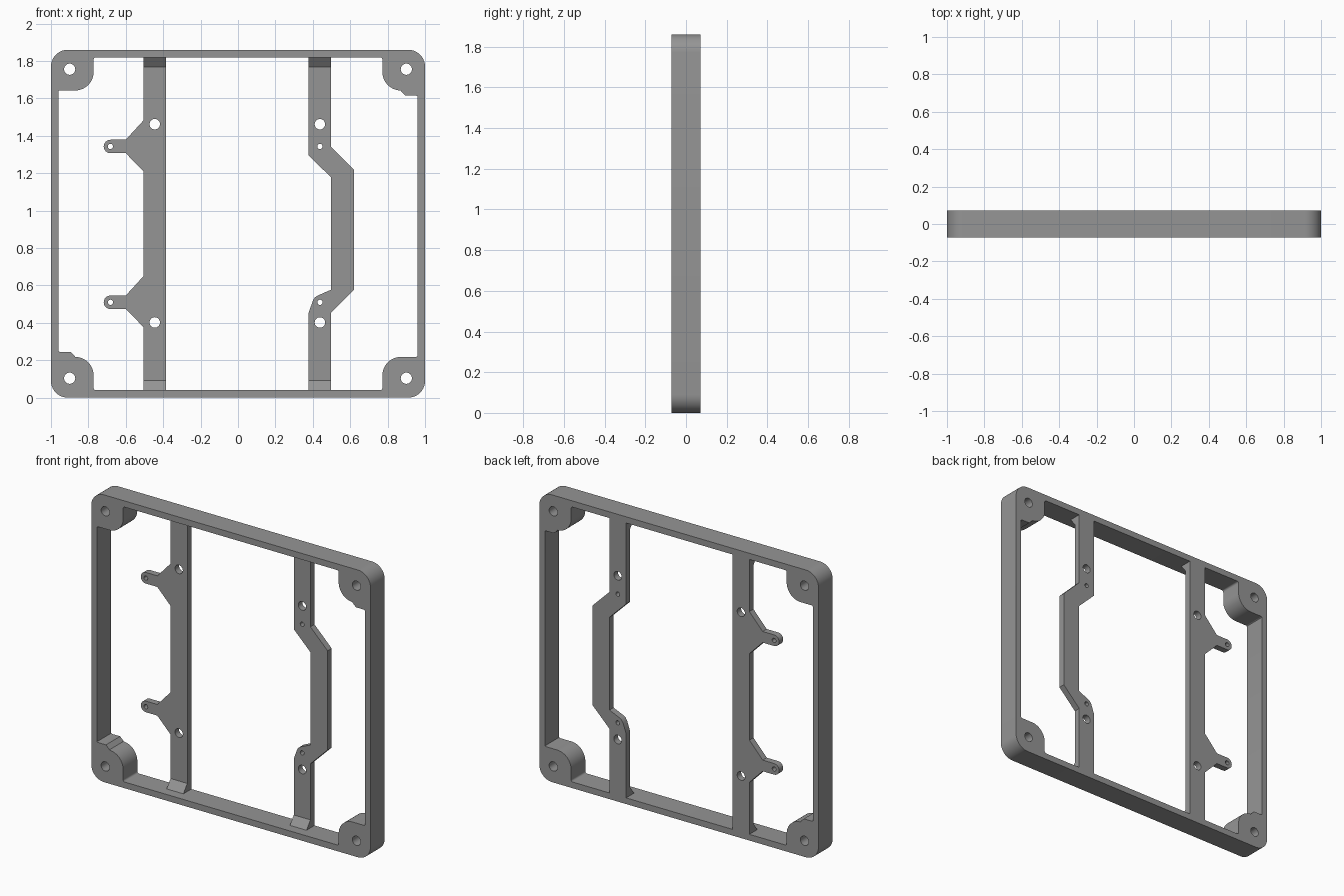
import bpy, bmesh, math
from mathutils import Vector

if "Cube" in bpy.data.objects:
    bpy.data.objects.remove(bpy.data.objects["Cube"])

W, H, D = 1.0, 1.86, 0.0725      # half width, height, half depth
WALL = 0.04                      # frame wall thickness
BAR_FRONT = 0.031                # front plane of the crossbars
grey = bpy.data.materials.new("grey plastic")
grey.diffuse_color = (0.3, 0.3, 0.3, 1)
grey.use_nodes = True
grey.node_tree.nodes["Principled BSDF"].inputs["Base Color"].default_value = grey.diffuse_color


def arc(cx, cz, r, a0, a1, n=10):
    """Points on an arc, angles in degrees."""
    return [(cx + r * math.cos(math.radians(a0 + (a1 - a0) * i / n)),
             cz + r * math.sin(math.radians(a0 + (a1 - a0) * i / n)))
            for i in range(n + 1)]


def hole(cx, cz, r, n=28):
    return arc(cx, cz, r, 0, 360, n)[:-1]


def finish(name, bm):
    bmesh.ops.recalc_face_normals(bm, faces=bm.faces[:])
    me = bpy.data.meshes.new(name)
    bm.to_mesh(me)
    bm.free()
    me.materials.append(grey)
    ob = bpy.data.objects.new(name, me)
    bpy.context.collection.objects.link(ob)
    bpy.ops.object.select_all(action='DESELECT')
    ob.select_set(True)
    bpy.context.view_layer.objects.active = ob
    bpy.ops.object.shade_smooth_by_angle(angle=math.radians(30))
    return ob


def plate(name, loops, y0, y1):
    """Extrude a front outline with holes from y0 to y1."""
    bm = bmesh.new()
    edges = []
    for loop in loops:
        vs = [bm.verts.new((x, y0, z)) for x, z in loop]
        edges += [bm.edges.new((vs[i - 1], vs[i])) for i in range(len(vs))]
    bmesh.ops.triangle_fill(bm, edges=edges, use_beauty=True, normal=Vector((0, -1, 0)))
    res = bmesh.ops.extrude_face_region(bm, geom=bm.faces[:], use_keep_orig=True)
    new = [g for g in res["geom"] if isinstance(g, bmesh.types.BMVert)]
    bmesh.ops.translate(bm, verts=new, vec=(0, y1 - y0, 0))
    return finish(name, bm)


# Frame: rounded outside, screw pads in the inside corners
R = 0.09
outer = (arc(W - R, R, R, -90, 0) + arc(W - R, H - R, R, 0, 90)
         + arc(-W + R, H - R, R, 90, 180) + arc(-W + R, R, R, 180, 270))


def pad(step):
    """Inner outline of the lower left corner, from side wall to bottom wall."""
    x = -W + WALL
    if step:
        pts = arc(x + 0.008, 0.253, 0.008, 180, 270, 3) + [(-0.895, 0.245), (-0.87, 0.22)]
    else:
        pts = arc(x + 0.008, 0.226, 0.008, 180, 270, 3)
    pts += arc(-0.872, 0.118, 0.1, 90, 0, 14)
    return pts + arc(-0.76, WALL + 0.012, 0.012, 180, 270, 4)


stepped, plain = pad(True), pad(False)
inner = (stepped
         + [(-x, z) for x, z in reversed(plain)]
         + [(-x, H - z) for x, z in stepped]
         + [(x, H - z) for x, z in reversed(plain)])
screw_holes = [hole(sx * 0.9, z, 0.03) for sx in (-1, 1) for z in (0.104, H - 0.104)]
plate("frame", [outer, inner] + screw_holes, -D, D)

# Left crossbar with two mounting arms
top, bottom = H - WALL, WALL


def arm(z):
    return ([(-0.5, z + 0.14), (-0.6, z + 0.036)]
            + arc(-0.682, z, 0.036, 90, 270, 12)
            + [(-0.6, z - 0.036), (-0.5, z - 0.133)])


left_outline = ([(-0.385, bottom), (-0.385, top), (-0.505, top)]
                + [(-0.505 if x == -0.5 else x, z) for x, z in arm(1.343)]
                + [(-0.505 if x == -0.5 else x, z) for x, z in arm(0.51)]
                + [(-0.505, bottom)])
plate("left_crossbar",
      [left_outline, hole(-0.445, 1.462, 0.028), hole(-0.445, 0.402, 0.028),
       hole(-0.682, 1.343, 0.014, 20), hole(-0.682, 0.51, 0.014, 20)], BAR_FRONT, D)

# Right crossbar, stepped outwards in the middle
right_outline = ([(0.378, bottom), (0.378, 0.455), (0.4, 0.518), (0.41, 0.535), (0.424, 0.545),
                  (0.497, 0.577), (0.497, 1.178), (0.378, 1.295), (0.378, top),
                  (0.497, top), (0.497, 1.342), (0.62, 1.22), (0.62, 0.577),
                  (0.497, 0.455), (0.497, bottom)])
plate("right_crossbar",
      [right_outline, hole(0.438, 1.462, 0.028), hole(0.438, 0.402, 0.028),
       hole(0.438, 1.343, 0.014, 20), hole(0.438, 0.51, 0.014, 20)], BAR_FRONT, D)


# Sloped braces where the crossbars meet the frame
def brace(name, x0, x1, z, dz):
    bm = bmesh.new()
    profile = [(BAR_FRONT, z), (BAR_FRONT - 0.04, z), (BAR_FRONT, z + dz)]
    a, b = [[bm.verts.new((x, y, zz)) for y, zz in profile] for x in (x0, x1)]
    bm.faces.new(a)
    bm.faces.new(b)
    for i in range(3):
        bm.faces.new((a[i - 1], a[i], b[i], b[i - 1]))
    finish(name, bm)


for side, x0, x1 in (("left", -0.505, -0.385), ("right", 0.378, 0.497)):
    brace(side + "_lower_brace", x0, x1, bottom, 0.052)
    brace(side + "_upper_brace", x0, x1, top, -0.052)
